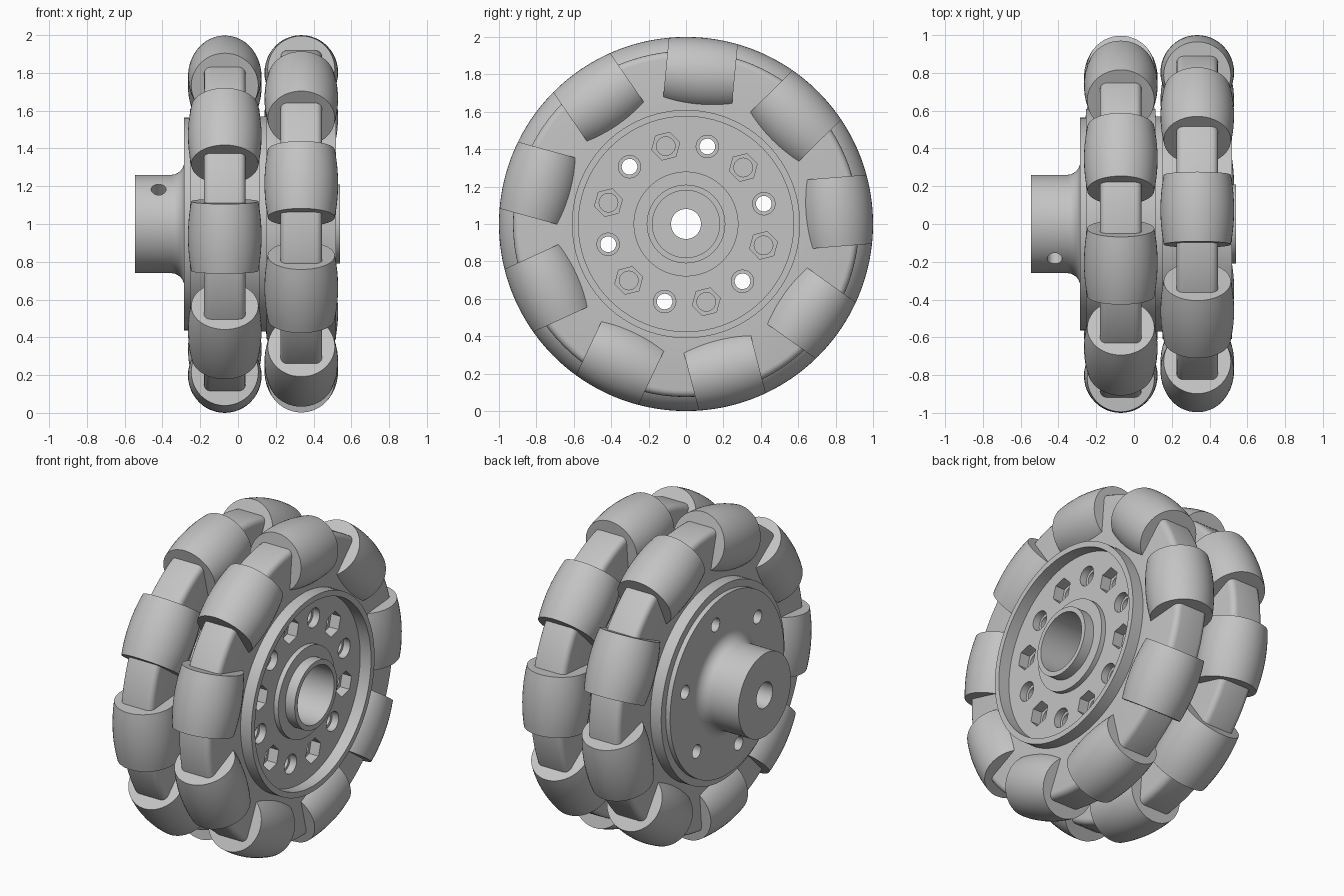
import bpy, bmesh, math
from mathutils import Matrix, Vector

cube = bpy.data.objects.get("Cube")
if cube:
    bpy.data.objects.remove(cube, do_unlink=True)

CENTRE = Vector((0, 0, 1))
WHEEL, CORE, COUNT = 1.0, 0.805, 9      # outer radius, roller axis radius, rollers per ring
PHASE = math.radians(4.6)

grey = bpy.data.materials.new("plain_grey")
grey.use_nodes = True
GREY = (0.55, 0.55, 0.55, 1)
grey.diffuse_color = GREY
grey.node_tree.nodes["Principled BSDF"].inputs["Base Color"].default_value = GREY


def to_object(name, bm):
    bmesh.ops.remove_doubles(bm, verts=bm.verts, dist=1e-5)
    bmesh.ops.recalc_face_normals(bm, faces=bm.faces)
    mesh = bpy.data.meshes.new(name)
    bm.to_mesh(mesh)
    bm.free()
    mesh.materials.append(grey)
    obj = bpy.data.objects.new(name, mesh)
    bpy.context.collection.objects.link(obj)
    return obj


def smooth(obj):
    bpy.ops.object.select_all(action="DESELECT")
    obj.select_set(True)
    bpy.context.view_layer.objects.active = obj
    bpy.ops.object.shade_smooth_by_angle(angle=math.radians(30))


def lathe(name, profile, centre=CENTRE, steps=96):
    """Spin a closed (x, radius) profile about the x axis."""
    bm = bmesh.new()
    verts = [bm.verts.new((x, 0, r)) for x, r in profile]
    edges = [bm.edges.new((v, verts[i - 1])) for i, v in enumerate(verts)]
    bmesh.ops.spin(bm, geom=verts + edges, cent=(0, 0, 0), axis=(1, 0, 0),
                   angle=math.tau, steps=steps, use_merge=True)
    bmesh.ops.translate(bm, vec=centre, verts=bm.verts)
    return to_object(name, bm)


def arc(cx, cr, radius, start, end, n=6):
    return [(cx + radius * math.cos(math.radians(start + (end - start) * i / n)),
             cr + radius * math.sin(math.radians(start + (end - start) * i / n)))
            for i in range(n + 1)]


def cut(obj, cutter):
    cutter.hide_render = True
    mod = obj.modifiers.new("cut", "BOOLEAN")
    mod.operation, mod.solver, mod.object = "DIFFERENCE", "EXACT", cutter
    bpy.context.view_layer.objects.active = obj
    bpy.ops.object.modifier_apply(modifier=mod.name)
    bpy.data.objects.remove(cutter, do_unlink=True)


def hole_circle(name, first, radius, x0, x1, sides):
    """Six prisms along x, evenly spaced around the hub."""
    bm = bmesh.new()
    for k in range(6):
        a = math.radians(first + 60 * k)
        place = (Matrix.Translation(CENTRE + Vector(((x0 + x1) / 2, 0, 0)))
                 @ Matrix.Rotation(a, 4, "X") @ Matrix.Translation((0, 0.43, 0))
                 @ Matrix.Rotation(math.pi / 2, 4, "Y")
                 @ Matrix.Rotation(math.pi / 2, 4, "Z"))
        bmesh.ops.create_cone(bm, cap_ends=True, segments=sides, radius1=radius,
                              radius2=radius, depth=x1 - x0, matrix=place)
    return to_object(name, bm)


# Hub, flange, drum, recess and boss as one turned body
body = lathe("hub_body",
             [(-0.545, 0.08), (-0.545, 0.26)]
             + arc(-0.355, 0.33, 0.07, 270, 360)
             + [(-0.285, 0.565), (-0.255, 0.565), (-0.255, 0.61),
                (0.115, 0.61), (0.115, 0.57), (0.15, 0.57), (0.15, 0.61),
                (0.52, 0.61), (0.52, 0.575), (0.445, 0.575), (0.445, 0.28),
                (0.475, 0.28), (0.475, 0.21), (0.54, 0.21), (0.54, 0.18),
                (-0.24, 0.18), (-0.24, 0.08)])

# Through holes, counterbores, hexagonal pockets and bolt holes
cut(body, hole_circle("through_holes", 14.6, 0.042, -0.6, 0.6, 24))
cut(body, hole_circle("counterbores", 14.6, 0.06, 0.4, 0.6, 24))
cut(body, hole_circle("hex_pockets", 44.6, 0.077, 0.38, 0.6, 6))
cut(body, hole_circle("bolt_holes", 44.6, 0.05, -0.15, 0.5, 24))

# Set screw hole in the hub, tilted between front and top
bm = bmesh.new()
bmesh.ops.create_cone(bm, cap_ends=True, segments=24, radius1=0.04, radius2=0.04, depth=0.3,
                      matrix=Matrix.Translation(CENTRE + Vector((-0.42, -0.14, 0.14)))
                      @ Matrix.Rotation(math.pi / 4, 4, "X"))
cut(body, to_object("set_screw_hole", bm))
smooth(body)

# Two roller rings, staggered by half a step
for label, ring_x, shift in (("outer", 0.335, 0), ("inner", -0.07, 0.5)):
    ring = lathe(label + "_spoke_ring",
                 [(-0.11, 0.59)] + arc(-0.075, 0.89, 0.035, 180, 90, 4)
                 + arc(0.075, 0.89, 0.035, 90, 0, 4) + [(0.11, 0.59)],
                 CENTRE + Vector((ring_x, 0, 0)))
    smooth(ring)

    # Barrel roller whose outline follows the wheel circle
    half, n = 0.185, 10
    sweep = [half * (2 * i / n - 1) for i in range(n + 1)]
    barrel = [(-half, 0)] + [(t, math.sqrt(WHEEL ** 2 - t * t) - CORE) for t in sweep] + [(half, 0)]
    master = lathe(label + "_roller", barrel, Vector(), 48)
    smooth(master)
    for k in range(COUNT):
        roller = master if k == 0 else master.copy()
        if k:
            bpy.context.collection.objects.link(roller)
        a = PHASE + math.tau * (k + shift) / COUNT
        roller.matrix_world = (Matrix.Translation(CENTRE + Vector((ring_x, 0, 0)))
                               @ Matrix.Rotation(a, 4, "X")
                               @ Matrix.Translation((0, CORE, 0))
                               @ Matrix.Rotation(math.pi / 2, 4, "Y"))
